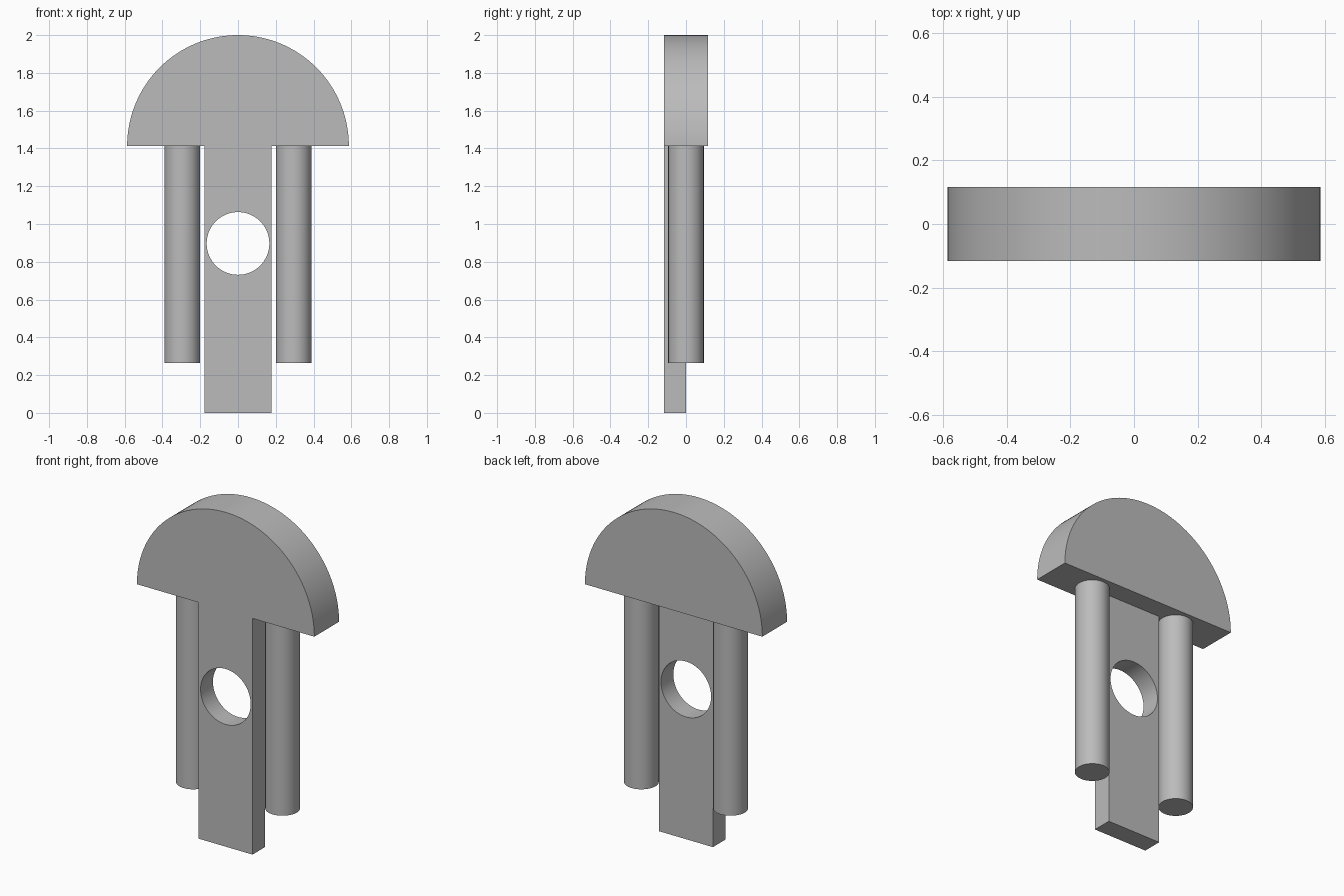
import bpy
import bmesh
from math import cos, sin, pi
from mathutils import Vector

old = bpy.data.objects.get("Cube")
if old:
    bpy.data.objects.remove(old, do_unlink=True)

DEPTH = 0.117        # half the thickness of the head
HEAD_R = 0.587
HEAD_Z = 1.413       # underside of the head
TONGUE_W = 0.178     # half the width of the tongue

grey = bpy.data.materials.new("plain grey")
grey.use_nodes = True
colour = (0.5, 0.5, 0.5, 1)
grey.diffuse_color = colour
grey.node_tree.nodes["Principled BSDF"].inputs["Base Color"].default_value = colour


def extrude(name, outline, start, direction):
    """Solid made by sweeping a closed outline along a direction."""
    bm = bmesh.new()
    face = bm.faces.new([bm.verts.new(Vector(p) + Vector(start)) for p in outline])
    result = bmesh.ops.extrude_face_region(bm, geom=[face])
    moved = [v for v in result["geom"] if isinstance(v, bmesh.types.BMVert)]
    bmesh.ops.translate(bm, verts=moved, vec=direction)
    bmesh.ops.recalc_face_normals(bm, faces=bm.faces)
    mesh = bpy.data.meshes.new(name)
    bm.to_mesh(mesh)
    bm.free()
    mesh.materials.append(grey)
    obj = bpy.data.objects.new(name, mesh)
    bpy.context.collection.objects.link(obj)
    return obj


def activate(obj):
    bpy.ops.object.select_all(action="DESELECT")
    obj.select_set(True)
    bpy.context.view_layer.objects.active = obj


def cut(obj, cutter):
    """Subtract the cutter, then remove it."""
    cutter.hide_render = True
    mod = obj.modifiers.new("cut", "BOOLEAN")
    mod.operation, mod.solver, mod.object = "DIFFERENCE", "EXACT", cutter
    activate(obj)
    bpy.ops.object.modifier_apply(modifier=mod.name)
    bpy.data.objects.remove(cutter, do_unlink=True)


def smooth(obj):
    activate(obj)
    bpy.ops.object.shade_smooth_by_angle(angle=pi / 6)


# Domed head and tongue share one outline and one flat front
steps = 64
outline = [(HEAD_R * cos(pi * i / steps), 0, HEAD_Z + HEAD_R * sin(pi * i / steps))
           for i in range(steps + 1)]
outline += [(-TONGUE_W, 0, HEAD_Z), (-TONGUE_W, 0, 0),
            (TONGUE_W, 0, 0), (TONGUE_W, 0, HEAD_Z)]
body = extrude("head_and_tongue", outline, (0, -DEPTH, 0), (0, 2 * DEPTH, 0))

# Tongue is half as thick as the head
relief = [(-0.3, 0, -0.1), (0.3, 0, -0.1), (0.3, 0, HEAD_Z), (-0.3, 0, HEAD_Z)]
cut(body, extrude("tongue_relief", relief, (0, 0, 0), (0, 0.3, 0)))

# Round hole through the tongue
ring = [(0.166 * cos(2 * pi * i / steps), 0, 0.166 * sin(2 * pi * i / steps))
        for i in range(steps)]
cut(body, extrude("hole_cutter", ring, (0, -0.3, 0.897), (0, 0.6, 0)))
smooth(body)

# Round pillars hanging on both sides of the tongue
disc = [(0.094 * cos(2 * pi * i / steps), 0.094 * sin(2 * pi * i / steps), 0)
        for i in range(steps)]
for side, name in ((1, "left_pillar"), (-1, "right_pillar")):
    smooth(extrude(name, disc, (side * 0.295, 0, 0.263), (0, 0, HEAD_Z - 0.263)))
